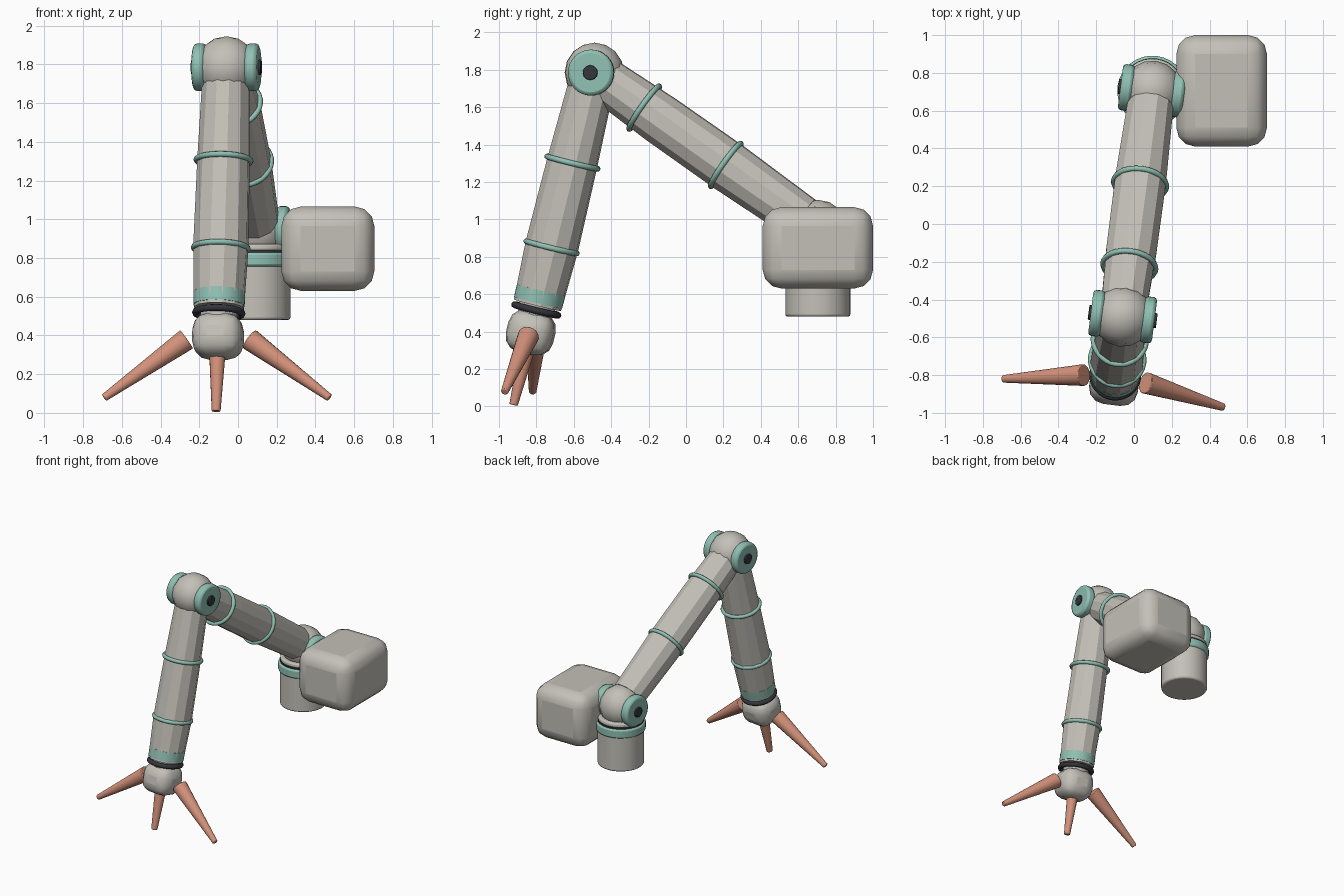
import bpy, bmesh, math
from mathutils import Vector, Matrix

cube = bpy.data.objects.get("Cube")
if cube:
    bpy.data.objects.remove(cube, do_unlink=True)


def material(name, rgb):
    m = bpy.data.materials.new(name)
    m.use_nodes = True
    m.diffuse_color = (*rgb, 1)
    m.node_tree.nodes["Principled BSDF"].inputs["Base Color"].default_value = (*rgb, 1)
    return m


GREY = material("warm_grey", (0.55, 0.53, 0.48))
TEAL = material("soft_teal", (0.28, 0.53, 0.45))
DARK = material("charcoal", (0.035, 0.037, 0.045))
CORAL = material("coral", (0.66, 0.29, 0.20))

# Joint positions; every hinge turns about the same level axis
ELBOW = Vector((-0.06, -0.49, 1.785))
SHOULDER = Vector((0.097, 0.705, 0.945))
WRIST = Vector((-0.103, -0.83, 0.395))
AXIS = Vector((0.992, -0.126, 0)).normalized()
UP = Vector((0, 0, 1))


def frame(origin, direction):
    """Matrix whose z runs along direction and x stays near the hinge axis."""
    z = direction.normalized()
    side = AXIS if abs(z.dot(AXIS)) < 0.9 else UP
    y = z.cross(side).normalized()
    m = Matrix((y.cross(z), y, z)).transposed().to_4x4()
    m.translation = origin
    return m


def finish(name, bm, mat, matrix, smooth=None, bevel=0, segments=2):
    bmesh.ops.recalc_face_normals(bm, faces=bm.faces)
    me = bpy.data.meshes.new(name)
    bm.to_mesh(me)
    bm.free()
    me.materials.append(mat)
    ob = bpy.data.objects.new(name, me)
    bpy.context.collection.objects.link(ob)
    ob.matrix_world = matrix
    if bevel:
        mod = ob.modifiers.new("rounded_edges", "BEVEL")
        mod.width, mod.segments = bevel, segments
        mod.limit_method = "ANGLE"
        mod.angle_limit = math.radians(50)
    if smooth:
        bpy.ops.object.select_all(action="DESELECT")
        ob.select_set(True)
        bpy.context.view_layer.objects.active = ob
        bpy.ops.object.shade_smooth_by_angle(angle=math.radians(smooth))
    return ob


def lathe(name, profile, sides, mat, matrix, turn=0, closed=False, **kw):
    """Sweep (radius, height) points round z; capped, or closed into a ring."""
    bm = bmesh.new()
    loops = []
    for r, h in profile:
        angles = [2 * math.pi * i / sides + turn for i in range(sides)]
        loops.append([bm.verts.new((r * math.cos(a), r * math.sin(a), h)) for a in angles])
    pairs = list(zip(loops, loops[1:]))
    if closed:
        pairs.append((loops[-1], loops[0]))
    else:
        bm.faces.new(loops[0])
        bm.faces.new(loops[-1])
    for lo, hi in pairs:
        for i in range(sides):
            j = (i + 1) % sides
            bm.faces.new((lo[i], lo[j], hi[j], hi[i]))
    return finish(name, bm, mat, matrix, **kw)


def ring(name, major, minor, mat, matrix):
    steps = [2 * math.pi * k / 8 for k in range(8)]
    profile = [(major + minor * math.cos(a), minor * math.sin(a)) for a in steps]
    lathe(name, profile, 32, mat, matrix, closed=True, smooth=60)


def ball(name, radius, centre):
    bm = bmesh.new()
    bmesh.ops.create_uvsphere(bm, u_segments=16, v_segments=8, radius=radius)
    finish(name, bm, GREY, frame(centre, UP), smooth=60)


def rounded_box(name, size, matrix, bevel):
    bm = bmesh.new()
    bmesh.ops.create_cube(bm, size=1)
    bmesh.ops.scale(bm, vec=size, verts=bm.verts)
    finish(name, bm, GREY, matrix, smooth=40, bevel=bevel, segments=3)


def arm(name, start, end, profile, ring_places):
    """Faceted twelve-sided tube with raised rings."""
    along = end - start
    length = along.length
    lathe(name, [(r, t * length) for r, t in profile], 12, GREY,
          frame(start, along), turn=math.pi / 12)
    for i, t in enumerate(ring_places):
        ring(f"{name}_ring_{i + 1}", 0.14, 0.015, TEAL, frame(start + along * t, along))


def hinge(name, centre):
    """Ball joint with a capped disc on either side."""
    ball(name + "_ball", 0.16, centre)
    for side, sign in (("left", 1), ("right", -1)):
        m = frame(centre, AXIS * sign)
        lathe(f"{name}_disc_{side}", [(0.123, 0.105), (0.123, 0.17)], 32, TEAL, m,
              smooth=35, bevel=0.018)
        lathe(f"{name}_cap_{side}", [(0.04, 0.15), (0.04, 0.182)], 12, DARK, m,
              smooth=35, bevel=0.004)


def claw(name, base, tip, r_base, r_tip):
    d = tip - base
    lathe(name, [(r_base, 0), (r_tip, d.length)], 16, CORAL, frame(base, d),
          smooth=35, bevel=0.005)


# Arms and hinges
hinge("elbow", ELBOW)
hinge("shoulder", SHOULDER)
arm("upper_arm", ELBOW, SHOULDER,
    [(0.125, 0.05), (0.138, 0.3), (0.14, 0.6), (0.126, 0.93)], (0.223, 0.588))
arm("forearm", ELBOW, WRIST,
    [(0.124, 0.05), (0.137, 0.35), (0.144, 0.67), (0.131, 0.895)], (0.346, 0.672))

# Shoulder mount
base = frame(Vector((SHOULDER.x, SHOULDER.y, 0)), UP)
lathe("mount_cylinder", [(0.174, 0.48), (0.174, 0.78)], 32, GREY, base, smooth=35, bevel=0.012)
lathe("mount_band", [(0.186, 0.757), (0.186, 0.828)], 32, TEAL, base, smooth=35, bevel=0.012)
lathe("mount_seam", [(0.172, 0.82), (0.172, 0.838)], 32, DARK, base, smooth=35)
lathe("mount_neck", [(0.172, 0.838), (0.168, 0.872)], 32, GREY, base, smooth=35, bevel=0.01)

# Rounded body block
rounded_box("body_block", (0.48, 0.59, 0.435),
            Matrix.Translation((0.464, 0.705, 0.848)), 0.1)

# Wrist, with a teal band just breaking through the forearm facets
hand = frame(WRIST, WRIST - ELBOW)
lathe("wrist_band", [(0.1335, -0.235), (0.1325, -0.165)], 40, TEAL, hand, smooth=35)
lathe("wrist_neck", [(0.1, -0.16), (0.09, -0.06)], 24, GREY, hand, smooth=35)
ring("wrist_ring", 0.12, 0.018, DARK, frame(WRIST + (ELBOW - WRIST) * 0.087, WRIST - ELBOW))
rounded_box("hand_block", (0.26, 0.25, 0.23), hand, 0.085)

# Claws
claw("claw_left", Vector((0.06, -0.841, 0.38)), Vector((0.473, -0.97, 0.078)), 0.058, 0.02)
claw("claw_right", Vector((-0.265, -0.80, 0.38)), Vector((-0.692, -0.82, 0.078)), 0.058, 0.02)
claw("claw_middle", Vector((-0.105, -0.832, 0.38)), Vector((-0.113, -0.922, 0.008)), 0.047, 0.023)
